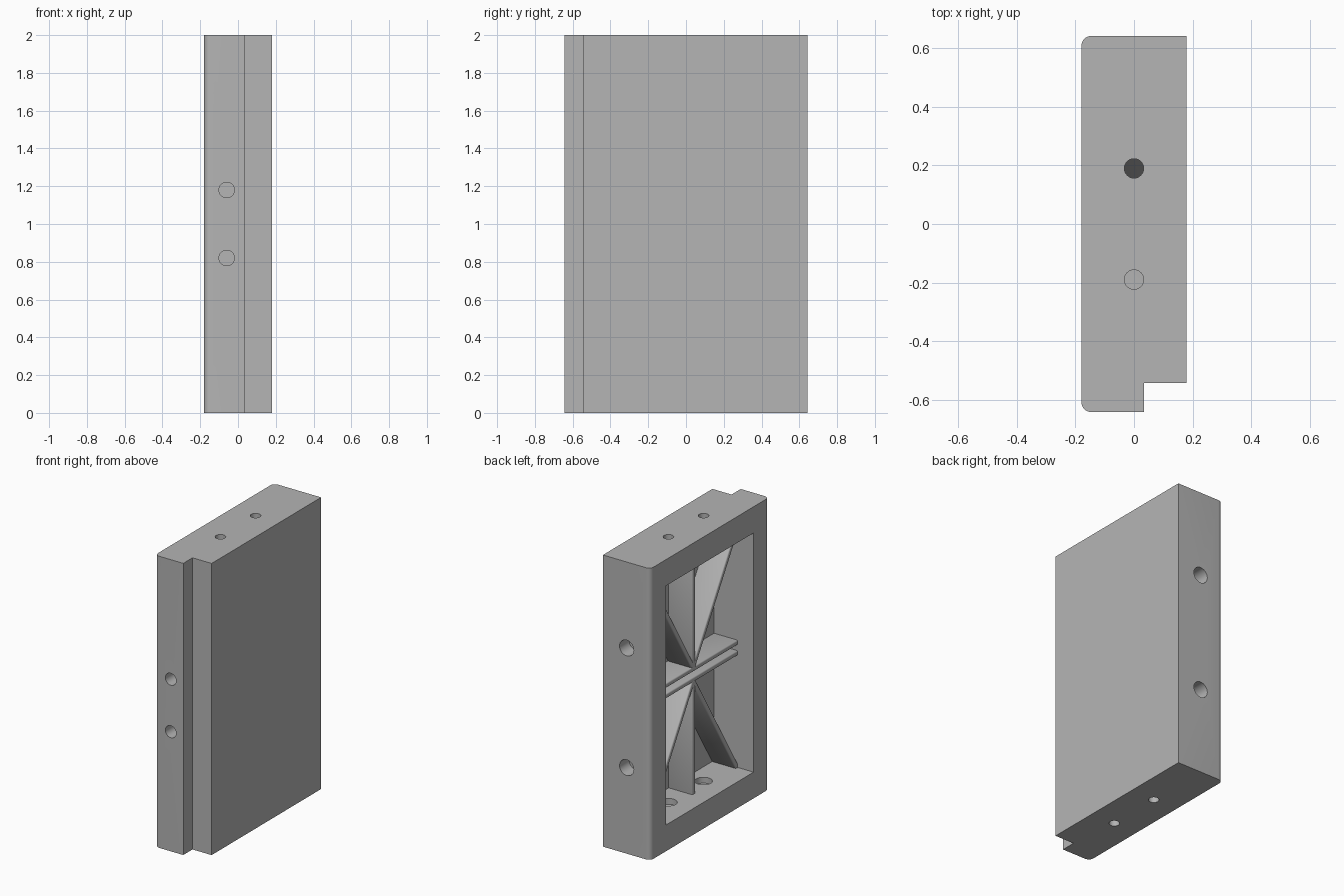
import bpy, bmesh, math
from mathutils import Vector

cube = bpy.data.objects.get("Cube")
if cube:
    bpy.data.objects.remove(cube, do_unlink=True)

grey = bpy.data.materials.new("mid grey")
grey.use_nodes = True
colour = (0.46, 0.46, 0.46, 1)
grey.diffuse_color = colour
grey.node_tree.nodes["Principled BSDF"].inputs["Base Color"].default_value = colour


def make_object(name, bm):
    bmesh.ops.recalc_face_normals(bm, faces=bm.faces)
    mesh = bpy.data.meshes.new(name)
    bm.to_mesh(mesh)
    bm.free()
    obj = bpy.data.objects.new(name, mesh)
    bpy.context.collection.objects.link(obj)
    mesh.materials.append(grey)
    return obj


def prism(name, outline, axis, start, length):
    """Extrude an outline of 3D points along an axis."""
    bm = bmesh.new()
    axis = Vector(axis)
    face = bm.faces.new([bm.verts.new(Vector(p) + axis * start) for p in outline])
    top = bmesh.ops.extrude_face_region(bm, geom=[face])["geom"]
    moved = [v for v in top if isinstance(v, bmesh.types.BMVert)]
    bmesh.ops.translate(bm, verts=moved, vec=axis * length)
    return make_object(name, bm)


def select_only(obj):
    bpy.ops.object.select_all(action="DESELECT")
    obj.select_set(True)
    bpy.context.view_layer.objects.active = obj


def apply_modifiers(obj):
    select_only(obj)
    for mod in list(obj.modifiers):
        bpy.ops.object.modifier_apply(modifier=mod.name)


def cut(target, cutter):
    mod = target.modifiers.new("cut", "BOOLEAN")
    mod.operation, mod.solver, mod.object = "DIFFERENCE", "EXACT", cutter
    apply_modifiers(target)
    bpy.data.objects.remove(cutter, do_unlink=True)


def drill(target, start, end, radius):
    a, b = Vector(start), Vector(end)
    side = Vector((1, 0, 0))
    up = (b - a).normalized().cross(side)
    angles = [math.tau * i / 40 for i in range(40)]
    ring = [side * radius * math.cos(t) + up * radius * math.sin(t) + a for t in angles]
    cut(target, prism("drill", ring, (b - a).normalized(), 0, (b - a).length))


# Frame: notched profile with two rounded edges
HX, HY, R = 0.18, 0.643, 0.035
profile = [(0.035, -HY), (0.035, -0.543), (HX, -0.543), (HX, HY)]
for sign, first in ((1, 90), (-1, 180)):
    for i in range(9):
        t = math.radians(first + 90 * i / 8)
        profile.append((-HX + R + R * math.cos(t), sign * (HY - R) + R * math.sin(t)))
frame = prism("frame", [(x, y, 0) for x, y in profile], (0, 0, 1), 0, 2)

# Recess open to one side, leaving a thin panel
IY, FLOOR, PANEL = 0.475, 0.18, 0.12
recess = [(0, -IY, FLOOR), (0, IY, FLOOR), (0, IY, 2 - FLOOR), (0, -IY, 2 - FLOOR)]
cut(frame, prism("recess", recess, (1, 0, 0), -0.3, 0.3 + PANEL))

# Counterbored holes in the top and bottom walls
for y in (-0.19, 0.19):
    for outer, d in ((0, 1), (2, -1)):
        drill(frame, (0, y, outer - d * 0.1), (0, y, outer + d * 0.25), 0.033)
        drill(frame, (0, y, outer + d * 0.14), (0, y, outer + d * 0.25), 0.055)

# Blind holes in the front and back walls
for s in (-1, 1):
    drill(frame, (-0.06, -0.8, 1 + s * 0.18), (-0.06, -0.53, 1 + s * 0.18), 0.041)
    drill(frame, (0, 0.8, 1 + s * 0.41), (0, 0.54, 1 + s * 0.41), 0.054)

select_only(frame)
bpy.ops.object.shade_smooth_by_angle(angle=math.radians(30))


# Stiffening ribs inside the recess
def rib(name, start, end, thickness=0.033):
    a, b = Vector((0, *start)), Vector((0, *end))
    n = (b - a).normalized().cross(Vector((1, 0, 0))) * thickness / 2
    obj = prism(name, [a - n, b - n, b + n, a + n], (1, 0, 0), -0.06, 0.19)
    bevel = obj.modifiers.new("soft edges", "BEVEL")
    bevel.width, bevel.segments = 0.009, 3
    apply_modifiers(obj)
    bpy.ops.object.shade_smooth_by_angle(angle=math.radians(30))


for label, s in (("upper", 1), ("lower", -1)):
    rib(label + "_shelf", (-0.49, 1 + s * 0.036), (0.49, 1 + s * 0.036))
    rib(label + "_upright_rib", (0, 1 + s * 0.04), (0, 1 + s * 0.84))
    for side, y in (("front", -1), ("back", 1)):
        rib(f"{label}_{side}_diagonal_rib", (0, 1 + s * 0.045), (y * 0.49, 1 + s * 0.845))
